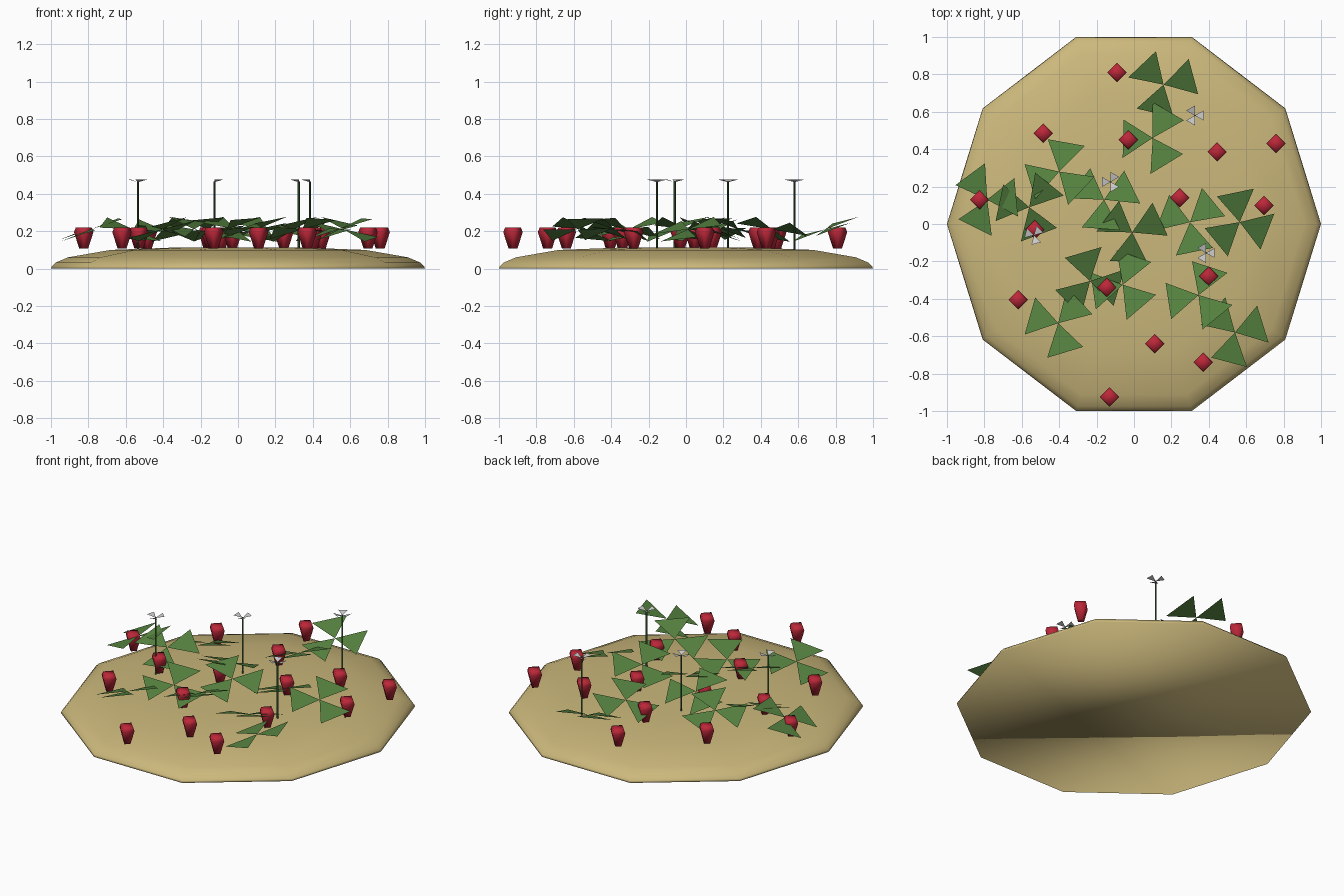
import bpy, math
from mathutils import Vector, Matrix

if "Cube" in bpy.data.objects:
    bpy.data.objects.remove(bpy.data.objects["Cube"])


def material(name, rgb):
    m = bpy.data.materials.new(name)
    m.diffuse_color = (*rgb, 1)
    m.use_nodes = True
    m.node_tree.nodes["Principled BSDF"].inputs["Base Color"].default_value = m.diffuse_color
    return m


SAND = material("sand", (0.60, 0.48, 0.20))
LEAF = material("leaf_green", (0.09, 0.22, 0.05))
STEM = material("stem_green", (0.04, 0.10, 0.03))
RED = material("berry_red", (0.50, 0.02, 0.04))
WHITE = material("petal_white", (0.80, 0.80, 0.78))


def make(name, verts, faces, mat, smooth=False, loc=(0, 0, 0)):
    me = bpy.data.meshes.new(name)
    me.from_pydata(verts, [], faces)
    me.materials.append(mat)
    for p in me.polygons:
        p.use_smooth = smooth
    ob = bpy.data.objects.new(name, me)
    ob.location = loc
    bpy.context.collection.objects.link(ob)
    return ob


def lathe(name, profile, n, mat, smooth=False, loc=(0, 0, 0), sy=1.0):
    """Stack n-sided rings of (radius, z), bottom to top, capped at both ends."""
    verts, faces = [], []
    for r, z in profile:
        for i in range(n):
            a = 2 * math.pi * i / n
            verts.append((r * math.cos(a), r * math.sin(a) * sy, z))
    for k in range(len(profile) - 1):
        for i in range(n):
            j = (i + 1) % n
            faces.append((k * n + i, k * n + j, (k + 1) * n + j, (k + 1) * n + i))
    faces.append(tuple(reversed(range(n))))
    top = (len(profile) - 1) * n
    faces.append(tuple(range(top, top + n)))
    return make(name, verts, faces, mat, smooth, loc)


def trefoil(name, loc, size, half, rot, mat, tilt=0.0, down=0.0, lift=0.0):
    """Three triangles around a centre, the whole leaning towards angle 'down'."""
    d = math.radians(down)
    lean = Matrix.Rotation(math.radians(tilt), 3, Vector((-math.sin(d), math.cos(d), 0)))
    verts, faces = [Vector((0, 0, 0))], []
    for k in range(3):
        for s in (-half, half):
            a = math.radians(rot + 120 * k + s)
            verts.append(Vector((size * math.cos(a), size * math.sin(a), lift)))
        faces.append((0, 2 * k + 1, 2 * k + 2))
    return make(name, [lean @ v for v in verts], faces, mat, False, loc)


# low ten-sided mound with rounded rim
lathe("mound", [(1.0, 0), (0.995, 0.012), (0.975, 0.032), (0.91, 0.06),
                (0.68, 0.10), (0.36, 0.112), (0.10, 0.114)], 10, SAND, True,
      sy=1 / math.sin(math.radians(72)))

# leaf plants: x, y, turn, lean direction
plants = [
    (0.565, 0.01, 100, -40), (0.30, 0.01, 40, 140), (0.54, -0.58, 17, 200),
    (0.345, -0.38, 70, 120), (-0.01, -0.045, 25, -60), (-0.235, -0.305, 105, -50),
    (-0.06, -0.325, 70, 140), (-0.405, -0.53, 45, 150), (-0.56, 0.09, 50, -60),
    (-0.785, 0.13, 125, 190), (-0.40, 0.28, 78, 120), (-0.16, 0.13, 25, 100),
    (0.10, 0.46, 60, 150), (0.158, 0.745, 15, -75)]
for i, (x, y, rot, down) in enumerate(plants):
    trefoil(f"leaf_{i}", (x, y, 0.21), 0.195, 32, rot, LEAF, 20, down)

# berries: four-sided tapered drops
berries = [(-0.09, 0.81), (-0.485, 0.485), (-0.03, 0.45), (0.445, 0.385), (0.76, 0.43),
           (0.245, 0.14), (0.695, 0.10), (-0.825, 0.13), (-0.16, 0.045), (-0.53, -0.03),
           (-0.145, -0.34), (0.40, -0.28), (-0.62, -0.405), (0.11, -0.64),
           (0.37, -0.74), (-0.13, -0.925)]
for i, (x, y) in enumerate(berries):
    lathe(f"berry_{i}", [(0.024, 0.108), (0.052, 0.195), (0.042, 0.22)], 4, RED, True, (x, y, 0))

# flowers on thin stems
for i, (x, y, rot) in enumerate([(0.325, 0.58, 0), (-0.125, 0.225, 60),
                                 (-0.535, -0.06, 45), (0.385, -0.155, 0)]):
    lathe(f"flower_stem_{i}", [(0.006, 0.10), (0.006, 0.465)], 4, STEM, False, (x, y, 0))
    trefoil(f"flower_{i}", (x, y, 0.462), 0.053, 30, rot, WHITE, lift=0.014)
